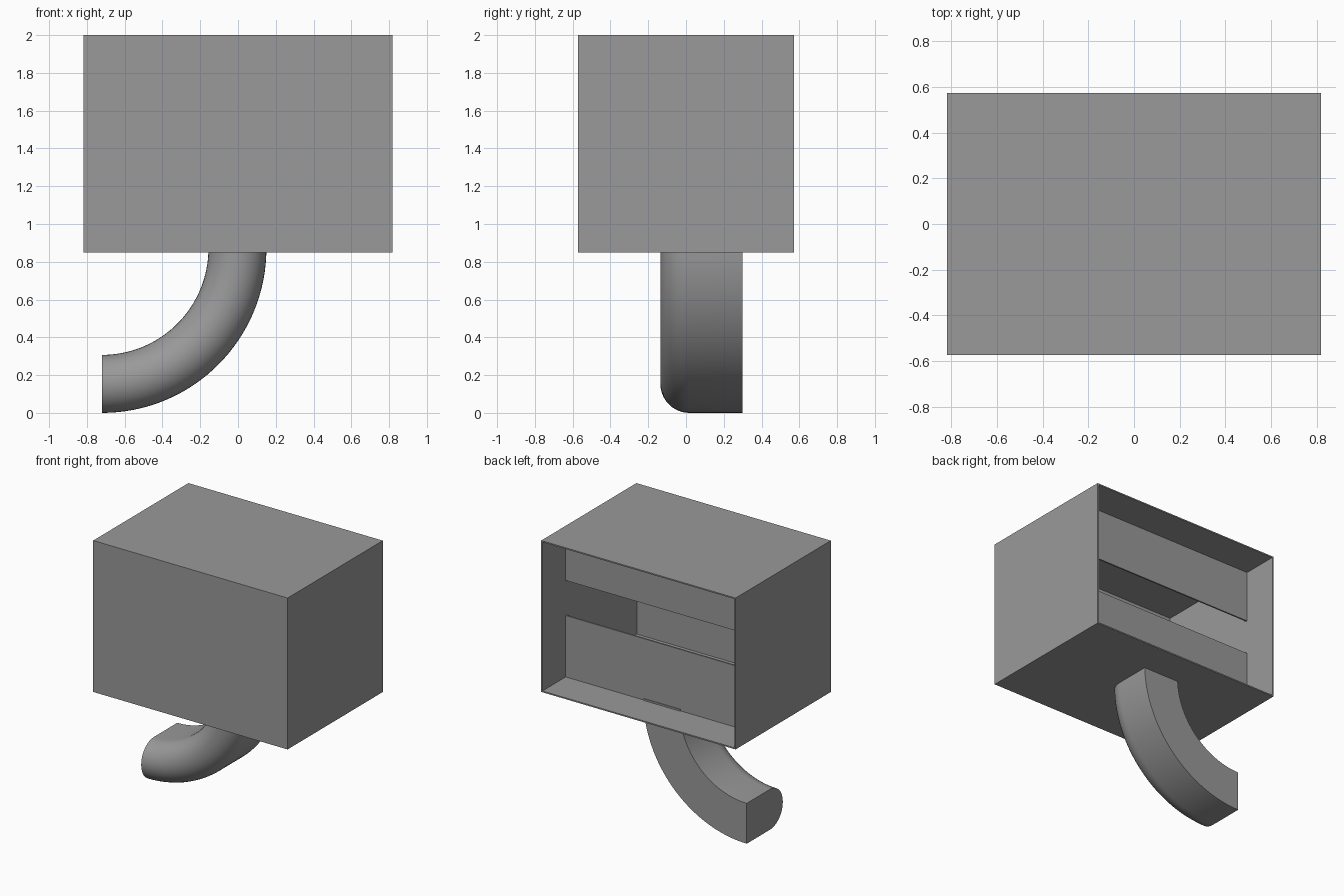
import bpy, bmesh, math
from mathutils import Matrix

if "Cube" in bpy.data.objects:
    bpy.data.objects.remove(bpy.data.objects["Cube"])

W, D, Z0, Z1 = 0.818, 0.572, 0.848, 2.0   # half width, half depth, bottom, top
WALL = 0.01

# Dark grey finish shared by every part
grey = bpy.data.materials.new("dark_grey")
grey.diffuse_color = (0.32, 0.32, 0.32, 1)
grey.use_nodes = True
grey.node_tree.nodes["Principled BSDF"].inputs["Base Color"].default_value = grey.diffuse_color


def finish(bm, name):
    bmesh.ops.recalc_face_normals(bm, faces=bm.faces)
    mesh = bpy.data.meshes.new(name)
    bm.to_mesh(mesh)
    bm.free()
    mesh.materials.append(grey)
    obj = bpy.data.objects.new(name, mesh)
    bpy.context.collection.objects.link(obj)
    return obj


def box_bm(x0, x1, y0, y1, z0, z1):
    bm = bmesh.new()
    m = Matrix.Translation(((x0 + x1) / 2, (y0 + y1) / 2, (z0 + z1) / 2))
    bmesh.ops.create_cube(bm, size=1, matrix=m @ Matrix.Diagonal((x1 - x0, y1 - y0, z1 - z0, 1)))
    return bm


# Case: thin-walled box, open at the back
bm = box_bm(-W, W, -D, D, Z0, Z1)
back = [f for f in bm.faces if f.calc_center_median().y > D - 0.01]
bmesh.ops.delete(bm, geom=back, context='FACES_ONLY')
case = finish(bm, "case")
wall = case.modifiers.new("wall", 'SOLIDIFY')
wall.thickness = WALL
wall.offset = -1
wall.use_even_offset = True

# Recessed back panels, with an open slot between them
for name, z0, z1 in (("lower_back_panel", Z0 + 0.004, 1.325),
                     ("upper_back_panel", 1.592, Z1 - 0.004)):
    finish(box_bm(-W + 0.004, W - 0.004, 0.28, 0.292, z0, z1), name)

# Curved arm: D-shaped section (round front, flat back) turned through 90 degrees
R, H = 0.717, 0.1535           # centreline radius, half thickness
CX, CZ = -0.72, 0.8705         # centre of the bend
YC, YB = 0.018, 0.298          # centre of the round front, flat back
section = [(R + H, YB)]
section += [(R + H * math.cos(a), YC - H * math.sin(a))
            for a in (math.pi * i / 20 for i in range(21))]
section += [(R - H, YB)]
bm = bmesh.new()
rings = []
STEPS = 32
for s in range(STEPS + 1):
    t = -math.pi / 2 * s / STEPS
    rings.append([bm.verts.new((CX + r * math.cos(t), y, CZ + r * math.sin(t))) for r, y in section])
n = len(section)
for a, b in zip(rings, rings[1:]):
    for i in range(n):
        j = (i + 1) % n
        bm.faces.new((a[i], a[j], b[j], b[i]))
bm.faces.new(rings[0])
bm.faces.new(rings[-1])
arm = finish(bm, "curved_arm")
bpy.ops.object.select_all(action='DESELECT')
bpy.context.view_layer.objects.active = arm
arm.select_set(True)
bpy.ops.object.shade_smooth_by_angle(angle=math.radians(30))
